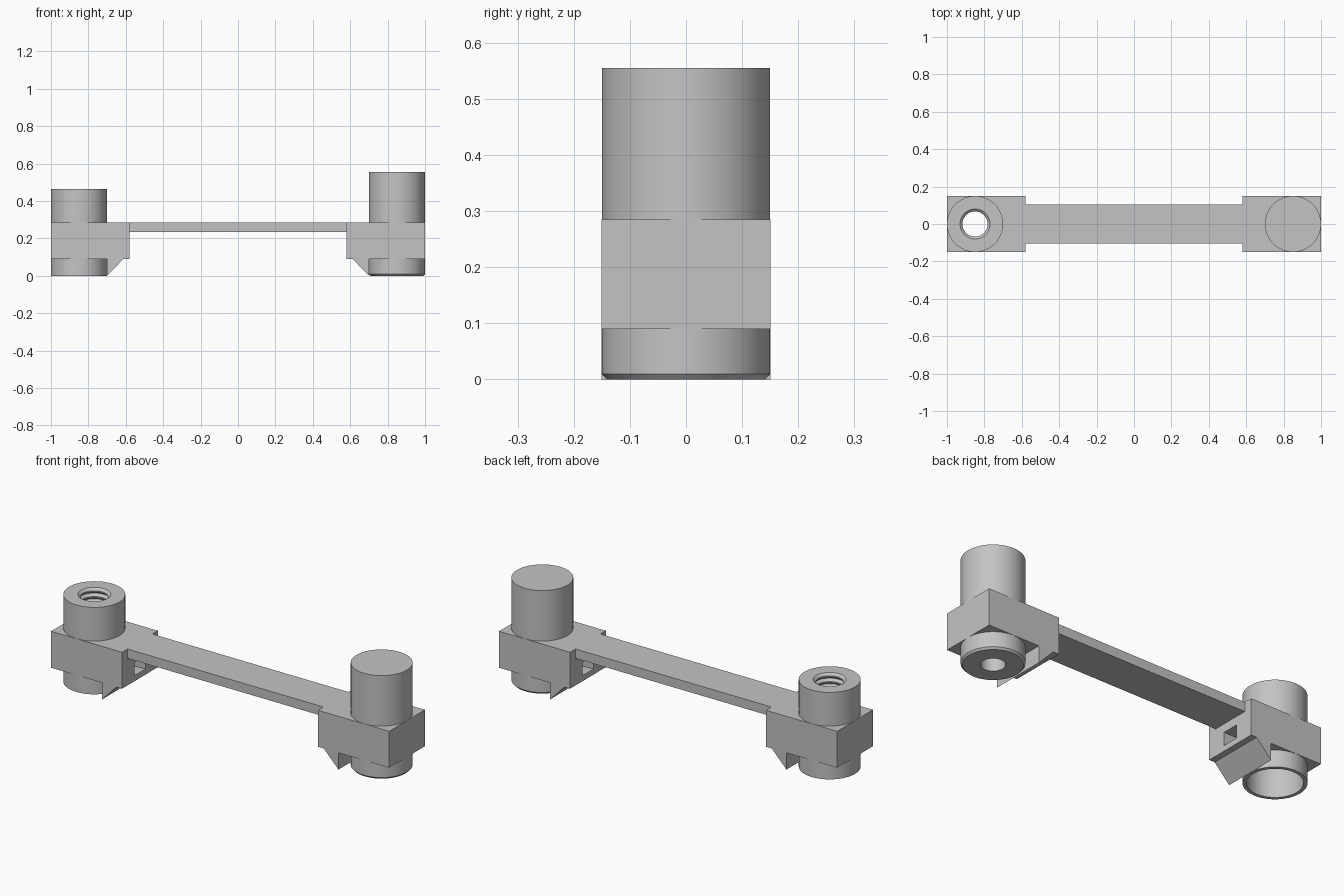
import bpy, bmesh, math
from mathutils import Vector

if "Cube" in bpy.data.objects:
    bpy.data.objects.remove(bpy.data.objects["Cube"], do_unlink=True)

grey = bpy.data.materials.new("plain_grey")
grey.use_nodes = True
COLOUR = (0.55, 0.55, 0.55, 1)
grey.diffuse_color = COLOUR
grey.node_tree.nodes["Principled BSDF"].inputs["Base Color"].default_value = COLOUR

POST_X, POST_R = 0.85, 0.15
HALF_W = 0.151
TOP, UNDER = 0.285, 0.09


def finish(name, bm):
    bmesh.ops.recalc_face_normals(bm, faces=bm.faces)
    mesh = bpy.data.meshes.new(name)
    bm.to_mesh(mesh)
    bm.free()
    mesh.materials.append(grey)
    obj = bpy.data.objects.new(name, mesh)
    bpy.context.collection.objects.link(obj)
    return obj


def activate(obj):
    bpy.ops.object.select_all(action='DESELECT')
    obj.select_set(True)
    bpy.context.view_layer.objects.active = obj


def extrude_y(name, outline, half):
    """Prism from an x-z outline, running from -half to +half in y."""
    bm = bmesh.new()
    face = bm.faces.new([bm.verts.new((x, -half, z)) for x, z in outline])
    new = bmesh.ops.extrude_face_region(bm, geom=[face])["geom"]
    verts = [v for v in new if isinstance(v, bmesh.types.BMVert)]
    bmesh.ops.translate(bm, verts=verts, vec=(0, 2 * half, 0))
    return finish(name, bm)


def lathe(name, profile, x, closed, steps=72):
    """Turn an (r, z) profile round a vertical axis at x."""
    bm = bmesh.new()
    pts = [bm.verts.new((x + r, 0, z)) for r, z in profile]
    pairs = list(zip(pts, pts[1:])) + ([(pts[-1], pts[0])] if closed else [])
    edges = [bm.edges.new(p) for p in pairs]
    bmesh.ops.spin(bm, geom=pts + edges, cent=(x, 0, 0), axis=(0, 0, 1),
                   angle=2 * math.pi, steps=steps)
    bmesh.ops.remove_doubles(bm, verts=bm.verts, dist=1e-5)
    return finish(name, bm)


def cut(obj, cutter):
    mod = obj.modifiers.new("cut", 'BOOLEAN')
    mod.operation, mod.solver, mod.object = 'DIFFERENCE', 'EXACT', cutter
    activate(obj)
    bpy.ops.object.modifier_apply(modifier=mod.name)
    bpy.data.objects.remove(cutter, do_unlink=True)


def smooth(obj):
    activate(obj)
    bpy.ops.object.shade_smooth_by_angle(angle=math.radians(30))


# End blocks with a hanging wedge, bored for the posts, with a small pocket
for side, s in (("left", 1), ("right", -1)):
    outline = [(1, TOP), (0.58, TOP), (0.58, UNDER), (0.613, UNDER),
               (0.7, 0), (0.7, UNDER), (1, UNDER)]
    block = extrude_y(side + "_block", [(s * x, z) for x, z in outline], HALF_W)
    bore = [(0, -0.1), (0.14, -0.1), (0.14, 0.7), (0, 0.7)]
    cut(block, lathe("bore_cutter", bore, s * POST_X, False))
    pocket = [(0.5, 0.12), (0.66, 0.12), (0.66, 0.19), (0.5, 0.19)]
    cut(block, extrude_y("pocket_cutter", [(s * x, z) for x, z in pocket], 0.045))
    smooth(block)

# Flat bar joining the blocks
extrude_y("connecting_bar", [(-0.58, 0.235), (0.58, 0.235), (0.58, TOP), (-0.58, TOP)], 0.105)

# Tall post: closed top, chamfered foot, blind hole underneath
smooth(lathe("tall_post", [(0, 0.555), (POST_R, 0.555), (POST_R, 0.01), (0.141, 0),
                           (0.058, 0), (0.058, 0.2), (0, 0.2)], POST_X, False))

# Short post: threaded through hole above a wide open socket
height, socket_top, teeth = 0.465, 0.22, 8
pitch = (height - socket_top) / teeth
thread = []
for i in range(teeth):
    z = socket_top + i * pitch
    thread += [(0.08, z), (0.067, z + pitch * 0.4), (0.067, z + pitch * 0.6)]
thread.append((0.08, height))
smooth(lathe("short_post", [(POST_R, height), (POST_R, 0), (0.132, 0),
                            (0.132, socket_top)] + thread, -POST_X, True))
